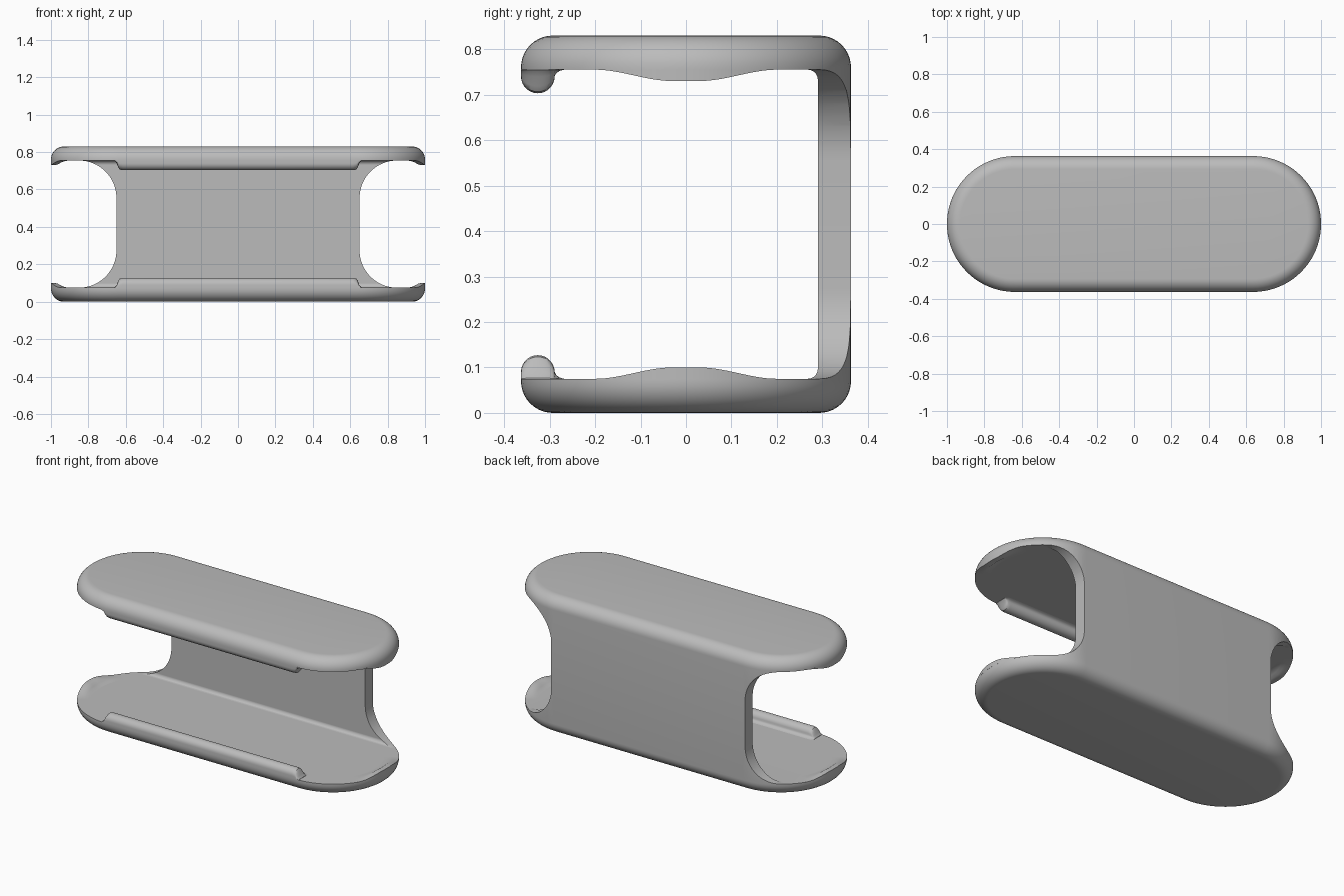
import bpy, bmesh
from math import sin, cos, pi, asin

cube = bpy.data.objects.get("Cube")
if cube:
    bpy.data.objects.remove(cube, do_unlink=True)

R, STRAIGHT = 0.363, 0.637      # end radius and half length of the straight part
HEIGHT, WALL, EDGE = 0.83, 0.075, 0.07
INNER_Y = 0.29                  # inner face of the back wall
MID = HEIGHT / 2

gray = bpy.data.materials.new("plain gray")
gray.use_nodes = True
color = (0.5, 0.5, 0.5, 1)
gray.diffuse_color = color
gray.node_tree.nodes["Principled BSDF"].inputs["Base Color"].default_value = color


def loft(name, rings):
    """Closed solid through matching rings of points, capped at both ends."""
    bm = bmesh.new()
    rows = [[bm.verts.new(p) for p in ring] for ring in rings]
    n = len(rows[0])
    for a, b in zip(rows, rows[1:]):
        for i in range(n):
            j = (i + 1) % n
            bm.faces.new((a[i], a[j], b[j], b[i]))
    bm.faces.new(rows[0])
    bm.faces.new(rows[-1])
    bmesh.ops.recalc_face_normals(bm, faces=bm.faces)
    mesh = bpy.data.meshes.new(name)
    bm.to_mesh(mesh)
    bm.free()
    mesh.materials.append(gray)
    obj = bpy.data.objects.new(name, mesh)
    bpy.context.collection.objects.link(obj)
    return obj


def select(obj):
    bpy.ops.object.select_all(action='DESELECT')
    obj.select_set(True)
    bpy.context.view_layer.objects.active = obj


def smooth(obj, angle=0.6):
    select(obj)
    bpy.ops.object.shade_smooth_by_angle(angle=angle)


def cut(obj, cutter):
    cutter.hide_render = True
    mod = obj.modifiers.new("cut", 'BOOLEAN')
    mod.operation, mod.solver, mod.object = 'DIFFERENCE', 'EXACT', cutter
    select(obj)
    bpy.ops.object.modifier_apply(modifier=mod.name)
    bpy.data.objects.remove(cutter, do_unlink=True)


def arc(cx, cy, r, start, end, steps):
    return [(cx + r * cos(start + (end - start) * i / steps),
             cy + r * sin(start + (end - start) * i / steps)) for i in range(steps + 1)]


def stadium(inset, z):
    r = R - inset
    pts = arc(STRAIGHT, 0, r, -pi / 2, pi / 2, 40) + arc(-STRAIGHT, 0, r, pi / 2, 1.5 * pi, 40)
    return [(x, y, z) for x, y in pts]


# Main shell: a stadium block with rounded top and bottom edges
quarter = [(EDGE * (1 - sin(t)), EDGE * (1 - cos(t))) for t in [pi / 2 * i / 10 for i in range(11)]]
rings = [stadium(i, z) for i, z in quarter]
rings += [stadium(i, HEIGHT - z) for i, z in reversed(quarter)]
shell = loft("clip_shell", rings)

# Open front channel, with small fillets where it meets the back wall
f = 0.022
profile = [(-0.6, WALL)] + arc(INNER_Y - f, WALL + f, f, -pi / 2, 0, 6)
profile += arc(INNER_Y - f, HEIGHT - WALL - f, f, 0, pi / 2, 6) + [(-0.6, HEIGHT - WALL)]
cut(shell, loft("channel_cutter", [[(x, y, z) for y, z in profile] for x in (-1.2, 1.2)]))

# Rounded openings at both ends of the back wall
c = 0.2
for side in (-1, 1):
    profile = [(1.2, HEIGHT - WALL)]
    profile += arc(0.65 + c, HEIGHT - WALL - c, c, pi / 2, pi, 16)
    profile += arc(0.65 + c, WALL + c, c, pi, 1.5 * pi, 16) + [(1.2, WALL)]
    cut(shell, loft("end_cutter", [[(side * x, y, z) for x, z in profile] for y in (0.1, 0.6)]))
smooth(shell)

# Retaining beads along the front edge, tapering down at their ends
bead = [(-R, -0.002)] + [(y, z) for y, z in arc(-R + 0.037, 0.015, 0.037, pi, 0, 14)]
bead += [(-0.286, 0.009), (-0.279, 0.003), (-0.268, 0), (-0.268, -0.002)]
taper = [(0.615, 1), (0.632, 0.93), (0.641, 0.7), (0.648, 0.3), (0.66, 0.03)]
stations = [(-x, s) for x, s in reversed(taper)] + taper


def lip_height(y):
    t = min(1, max(0, (0.2 - abs(y)) / 0.17))
    return 0.025 * t * t * (3 - 2 * t)


# Low lips on the rounded ends: fraction of height against distance inward
lip = [(0, 1), (0.02, 1), (0.035, 0.85), (0.05, 0.45), (0.065, 0.1), (0.08, 0)]
reach = asin(0.2 / R)

for level, up in (("lower", 1), ("upper", -1)):
    base = MID - up * (MID - WALL)
    obj = loft(level + "_front_bead",
               [[(x, y, base + up * (z * s if z > 0 else z)) for y, z in bead] for x, s in stations])
    smooth(obj)
    for side, word in ((1, "left"), (-1, "right")):
        rings = []
        for i in range(33):
            a = reach * (i / 16 - 1)
            h = lip_height(R * sin(a))
            section = [(0, -0.002)] + [(d, h * k) for d, k in lip] + [(0.08, -0.002)]
            rings.append([(side * (STRAIGHT + (R - d) * cos(a)), (R - d) * sin(a), base + up * z)
                          for d, z in section])
        smooth(loft(level + "_" + word + "_lip", rings))
